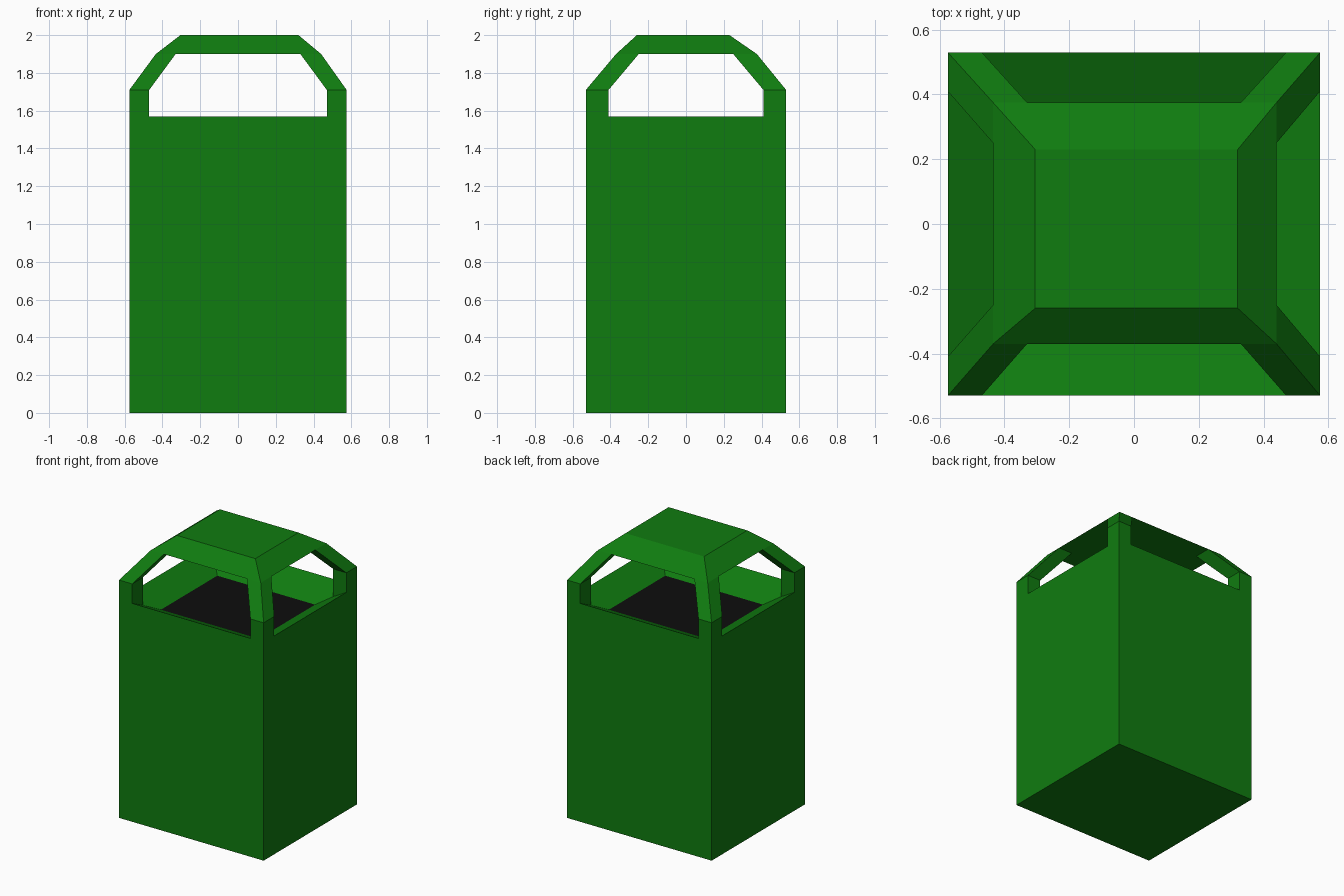
import bpy, bmesh

if "Cube" in bpy.data.objects:
    bpy.data.objects.remove(bpy.data.objects["Cube"])

def material(name, rgb):
    m = bpy.data.materials.new(name)
    m.diffuse_color = (*rgb, 1)
    m.use_nodes = True
    m.node_tree.nodes["Principled BSDF"].inputs["Base Color"].default_value = m.diffuse_color
    return m

GREEN = material("bin green", (0.005, 0.2, 0.005))
BLACK = material("opening black", (0.004, 0.004, 0.004))

def loft(name, rings, mat, caps=(True, True)):
    """Join four-point rings into a flat-faced solid."""
    bm = bmesh.new()
    rows = [[bm.verts.new(p) for p in r] for r in rings]
    for a, b in zip(rows, rows[1:]):
        for i in range(4):
            j = (i + 1) % 4
            bm.faces.new((a[i], a[j], b[j], b[i]))
    if caps[0]:
        bm.faces.new(rows[0][::-1])
    if caps[1]:
        bm.faces.new(rows[-1])
    bmesh.ops.recalc_face_normals(bm, faces=bm.faces[:])
    me = bpy.data.meshes.new(name)
    bm.to_mesh(me)
    bm.free()
    me.materials.append(mat)
    ob = bpy.data.objects.new(name, me)
    bpy.context.collection.objects.link(ob)
    return ob

def rect(x0, x1, y0, y1, z):
    return [(x0, y0, z), (x1, y0, z), (x1, y1, z), (x0, y1, z)]

W, D = 0.575, 0.53          # outer half width and depth
PX, PY = 0.47, 0.41         # window half widths
RIM, EAVE, CAP, TOP = 1.57, 1.71, 1.9, 2.0
HX, HY, HZ = 0.389, 0.32, 1.466   # opening at bottom of the funnel

# body with funnel-shaped rim sloping in to the opening
loft("bin_body", [rect(-W, W, -D, D, 0), rect(-W, W, -D, D, RIM),
                  rect(-HX, HX, -HY, HY, HZ)], GREEN, (True, False))

# dark opening
loft("bin_opening", [rect(-HX, HX, -HY, HY, HZ - 0.006),
                     rect(-HX, HX, -HY, HY, HZ)], BLACK)

# top of the hood
loft("hood_top", [rect(-0.435, 0.44, -0.37, 0.375, CAP),
                  rect(-0.305, 0.32, -0.26, 0.23, TOP)], GREEN)

# four bent corner posts, feet resting on the funnel
for sx, side in ((-1, "left"), (1, "right")):
    for sy, end in ((-1, "front"), (1, "back")):
        def ring(xo, xi, yo, yi, z, zi):
            return [(sx * xo, sy * yo, z), (sx * xi, sy * yo, z),
                    (sx * xi, sy * yi, zi), (sx * xo, sy * yi, z)]
        tx = 0.44 if sx > 0 else 0.435
        ty = 0.375 if sy > 0 else 0.37
        loft(f"{end}_{side}_post",
             [ring(W, PX, D, PY, RIM, 1.51),
              ring(W, PX, D, PY, EAVE, EAVE),
              ring(tx, 0.33, ty, 0.25, CAP, CAP)], GREEN)
